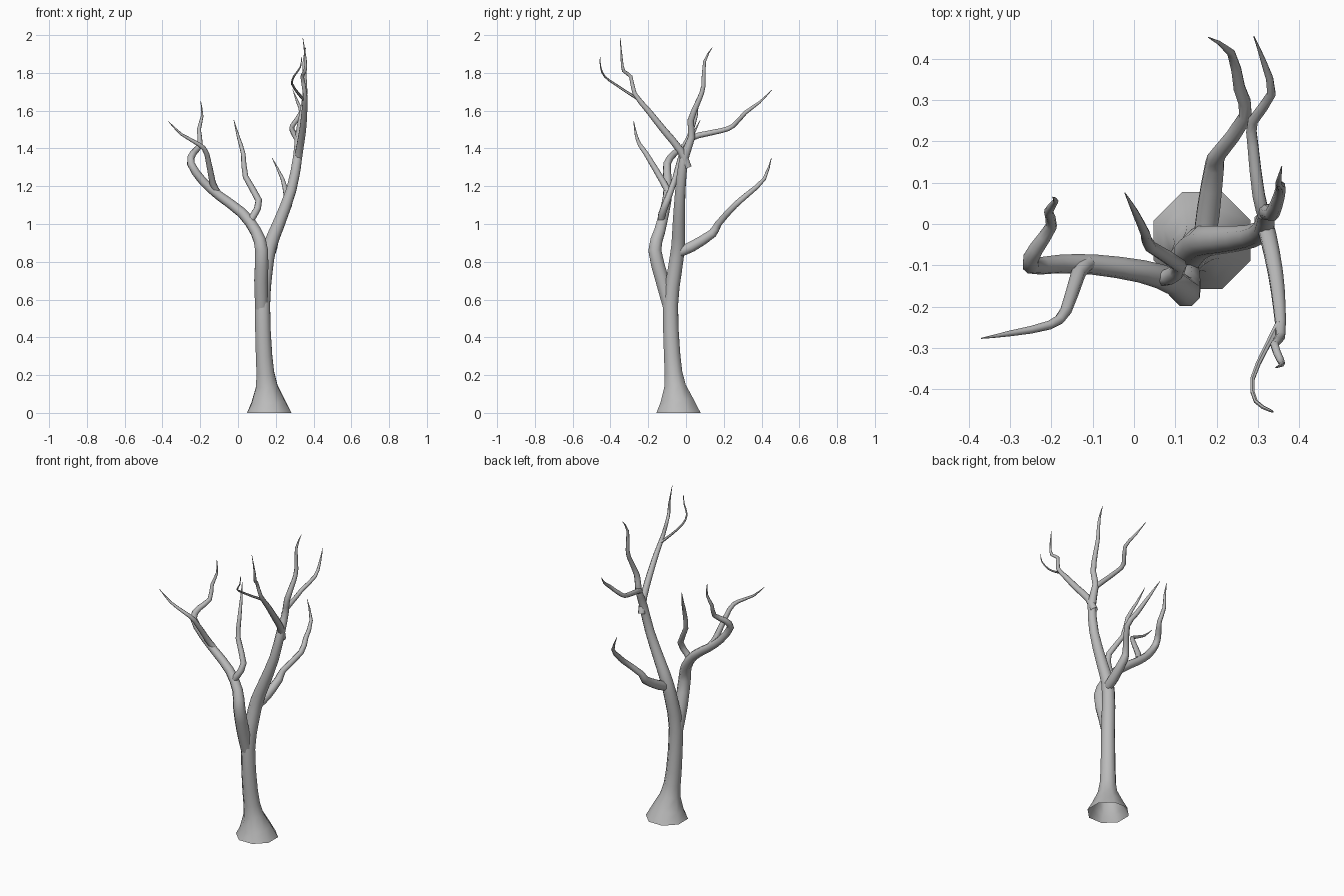
import bpy, bmesh, math
from mathutils import Vector

bark = bpy.data.materials.new("grey bark")
bark.diffuse_color = (0.5, 0.5, 0.5, 1)


def catmull(pts, steps):
    """Smooth a list of (x, y, z, radius) points."""
    if steps < 2:
        return pts
    p = [Vector(q) for q in pts]
    out = []
    for i in range(len(p) - 1):
        a, b, c, d = p[max(i - 1, 0)], p[i], p[i + 1], p[min(i + 2, len(p) - 1)]
        for k in range(steps):
            t = k / steps
            out.append(0.5 * (2 * b + (c - a) * t + (2 * a - 5 * b + 4 * c - d) * t**2
                              + (3 * b - a - 3 * c + d) * t**3))
    return out + [p[-1]]


def limb(name, pts, sides=8, steps=2):
    """Tapered tube along the points, ending in a sharp tip."""
    path = catmull(pts, steps)
    pos = [Vector(q[:3]) for q in path]
    bm = bmesh.new()
    rings = []
    normal = Vector((1, 0, 0))
    for i, p in enumerate(pos):
        if i == 0:
            tan = (pos[1] - p).normalized()
        elif i == len(pos) - 1:
            tan = (p - pos[i - 1]).normalized()
        else:
            tan = ((pos[i + 1] - p).normalized() + (p - pos[i - 1]).normalized()).normalized()
        if name == "trunk" and i == 0:
            tan = Vector((0, 0, 1))          # flat foot on the ground
        normal = (normal - tan * normal.dot(tan)).normalized()
        side = tan.cross(normal)
        r = max(path[i][3], 0.0012)
        ring = []
        for k in range(sides):
            a = 2 * math.pi * (k + 0.5) / sides
            ring.append(bm.verts.new(p + (normal * math.cos(a) + side * math.sin(a)) * r))
        rings.append(ring)
    for lo, hi in zip(rings, rings[1:]):
        for k in range(sides):
            j = (k + 1) % sides
            bm.faces.new((lo[k], lo[j], hi[j], hi[k]))
    bm.faces.new(rings[-1])
    me = bpy.data.meshes.new(name)
    bm.to_mesh(me)
    bm.free()
    ob = bpy.data.objects.new(name, me)
    bpy.context.collection.objects.link(ob)
    me.materials.append(bark)
    bpy.context.view_layer.objects.active = ob
    ob.select_set(True)
    bpy.ops.object.shade_smooth_by_angle(angle=math.radians(50))
    ob.select_set(False)


# Flared trunk running up into the right-hand leader and its upright top
limb("trunk", [
    (.165, -.04, 0, .127), (.152, -.058, .14, .062), (.138, -.073, .3, .047),
    (.13, -.082, .57, .043), (.145, -.06, .75, .041), (.168, -.042, .88, .039),
    (.215, -.038, 1.0, .035), (.282, -.03, 1.18, .029), (.315, -.01, 1.35, .026),
    (.32, .03, 1.46, .02), (.335, .025, 1.55, .018), (.352, .07, 1.66, .014),
    (.355, .092, 1.73, .012), (.35, .098, 1.86, .008), (.358, .14, 1.935, .001)])

# Left-hand limb bulging forward, then sweeping left
limb("left_limb", [
    (.125, -.085, .55, .036), (.122, -.125, .7, .039), (.125, -.165, .86, .037),
    (.095, -.14, .96, .032), (.02, -.115, 1.06, .028), (-.1, -.098, 1.15, .025),
    (-.185, -.097, 1.225, .023), (-.25, -.1, 1.32, .021), (-.237, -.06, 1.375, .018),
    (-.2, -.005, 1.42, .014), (-.207, .03, 1.5, .011), (-.19, .055, 1.57, .007),
    (-.197, .065, 1.65, .001)])

# Branches off the left limb
limb("left_front_branch", [
    (-.11, -.095, 1.17, .018), (-.135, -.12, 1.22, .018), (-.165, -.21, 1.37, .014),
    (-.205, -.245, 1.42, .011), (-.3, -.265, 1.475, .007), (-.37, -.277, 1.545, .001)])
limb("middle_branch", [
    (.06, -.13, 1.01, .02), (.085, -.128, 1.05, .02), (.11, -.1, 1.125, .018),
    (.04, -.055, 1.25, .015), (.028, -.025, 1.37, .012), (.002, .03, 1.46, .008),
    (-.022, .075, 1.55, .001)])

# Low branch reaching backwards
limb("lower_back_branch", [
    (.17, -.04, .85, .028), (.18, .03, .88, .03), (.195, .14, .95, .025),
    (.205, .17, 1.0, .019), (.27, .26, 1.1, .017), (.255, .33, 1.16, .015),
    (.235, .415, 1.24, .01), (.18, .452, 1.35, .001)])

# Upper branches of the right-hand leader
limb("upper_front_branch", [
    (.312, .01, 1.3, .022), (.325, -.03, 1.39, .021), (.343, -.12, 1.5, .019),
    (.352, -.2, 1.6, .016), (.355, -.272, 1.69, .012), (.34, -.292, 1.78, .01),
    (.355, -.33, 1.81, .009), (.358, -.34, 1.87, .006), (.343, -.348, 1.985, .001)])
limb("front_twig", [
    (.352, -.24, 1.655, .009), (.32, -.3, 1.69, .007), (.287, -.375, 1.74, .006),
    (.295, -.43, 1.78, .005), (.33, -.452, 1.83, .004), (.337, -.455, 1.885, .001)], sides=6)
limb("upper_back_branch", [
    (.315, .02, 1.45, .016), (.302, .07, 1.47, .016), (.288, .19, 1.495, .014),
    (.288, .25, 1.52, .013), (.333, .315, 1.59, .011), (.315, .39, 1.645, .007),
    (.29, .455, 1.71, .001)])
